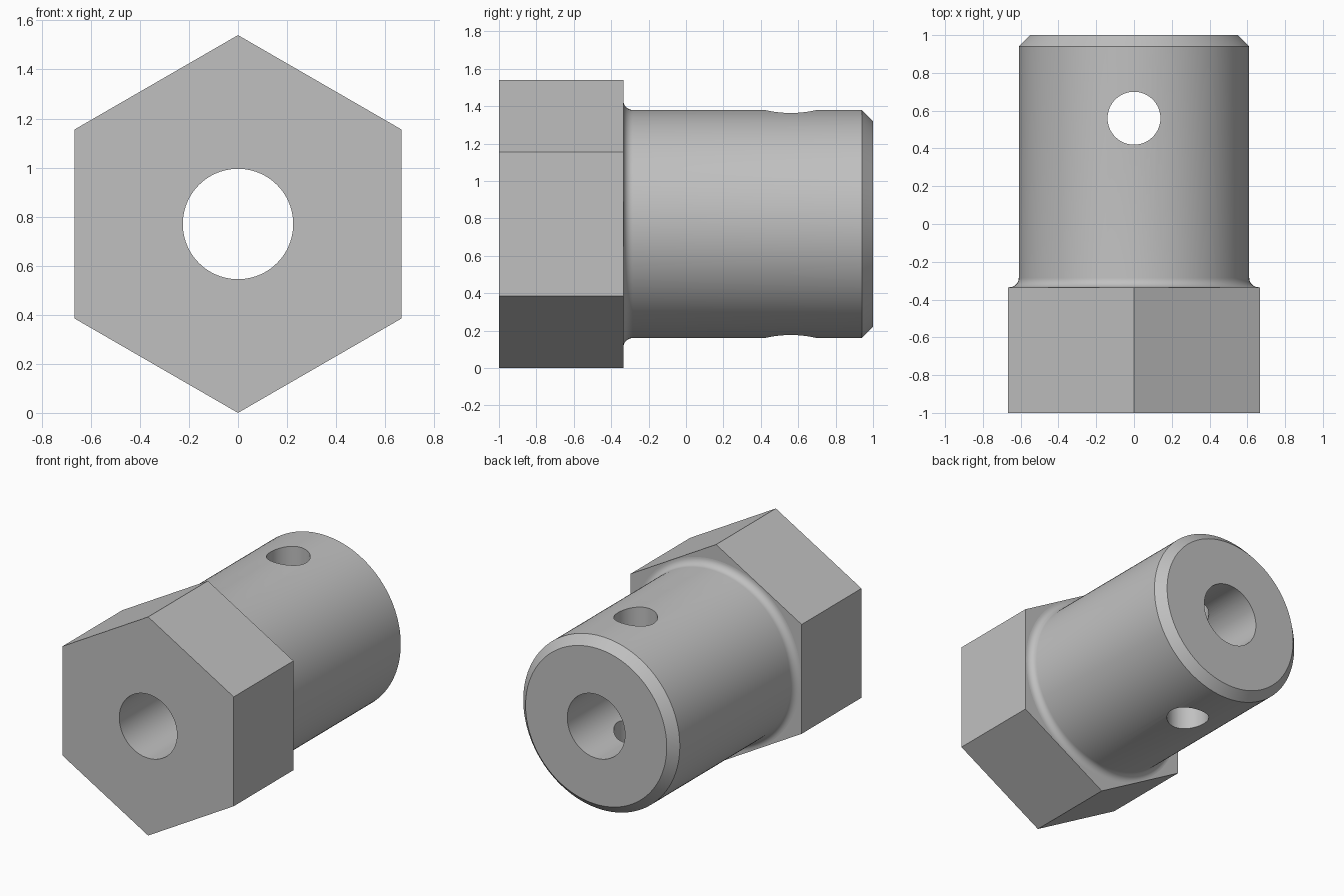
import bpy, bmesh
from math import sin, cos, pi, radians

cube = bpy.data.objects.get("Cube")
if cube:
    bpy.data.objects.remove(cube, do_unlink=True)

AXIS_Z = 0.77       # height of the long axis
HEX_R = 0.77        # corner radius of the head
SHANK_R = 0.61
FILLET = 0.05
CHAMFER = 0.06
SHOULDER = -0.335   # y where head meets shank

steel = bpy.data.materials.new("grey_steel")
steel.use_nodes = True
colour = (0.53, 0.53, 0.53, 1)
steel.diffuse_color = colour
steel.node_tree.nodes["Principled BSDF"].inputs["Base Color"].default_value = colour


def lathe(name, profile, sides, upright=False, centre_y=0.0):
    """Solid of (radius, position) rings along y, or along z when upright."""
    bm = bmesh.new()
    rings = []
    for r, p in profile:
        ring = []
        for i in range(sides):
            a = 2 * pi * i / sides
            u, v = r * sin(a), r * cos(a)
            co = (u, centre_y + v, p) if upright else (u, p, AXIS_Z + v)
            ring.append(bm.verts.new(co))
        rings.append(ring)
    for a, b in zip(rings, rings[1:]):
        for i in range(sides):
            j = (i + 1) % sides
            bm.faces.new((a[i], a[j], b[j], b[i]))
    bm.faces.new(rings[0])
    bm.faces.new(rings[-1])
    bmesh.ops.recalc_face_normals(bm, faces=bm.faces)
    mesh = bpy.data.meshes.new(name)
    bm.to_mesh(mesh)
    bm.free()
    mesh.materials.append(steel)
    obj = bpy.data.objects.new(name, mesh)
    bpy.context.collection.objects.link(obj)
    return obj


def combine(target, other, operation):
    """Apply a boolean and remove the helper."""
    mod = target.modifiers.new(operation, "BOOLEAN")
    mod.object = other
    mod.operation = operation
    mod.solver = "EXACT"
    bpy.context.view_layer.objects.active = target
    bpy.ops.object.modifier_apply(modifier=mod.name)
    bpy.data.objects.remove(other, do_unlink=True)


# Hexagonal head, corner up
body = lathe("hex_head_bushing", [(HEX_R, -1), (HEX_R, SHOULDER)], 6)

# Round shank with a filleted root and chamfered tip
fillet = [(SHANK_R + FILLET * (1 - sin(t)), SHOULDER + FILLET * (1 - cos(t)))
          for t in (pi / 2 * k / 8 for k in range(9))]
shank = [(SHANK_R + FILLET, -0.6)] + fillet
shank += [(SHANK_R, 1 - CHAMFER), (SHANK_R - CHAMFER, 1)]
combine(body, lathe("shank", shank, 128), "UNION")

# Long bore and upright cross hole
bore = lathe("bore_cutter", [(0.225, -1.2), (0.225, 1.2)], 96)
combine(body, bore, "DIFFERENCE")
cross = lathe("cross_hole_cutter", [(0.14, -0.2), (0.14, 1.8)], 64, True, 0.56)
combine(body, cross, "DIFFERENCE")

# Smooth the round surfaces, keep the end and shoulder faces flat
bpy.ops.object.select_all(action="DESELECT")
body.select_set(True)
bpy.context.view_layer.objects.active = body
bpy.ops.object.shade_smooth_by_angle(angle=radians(25))
for face in body.data.polygons:
    if abs(face.normal.y) > 0.9995:
        face.use_smooth = False
